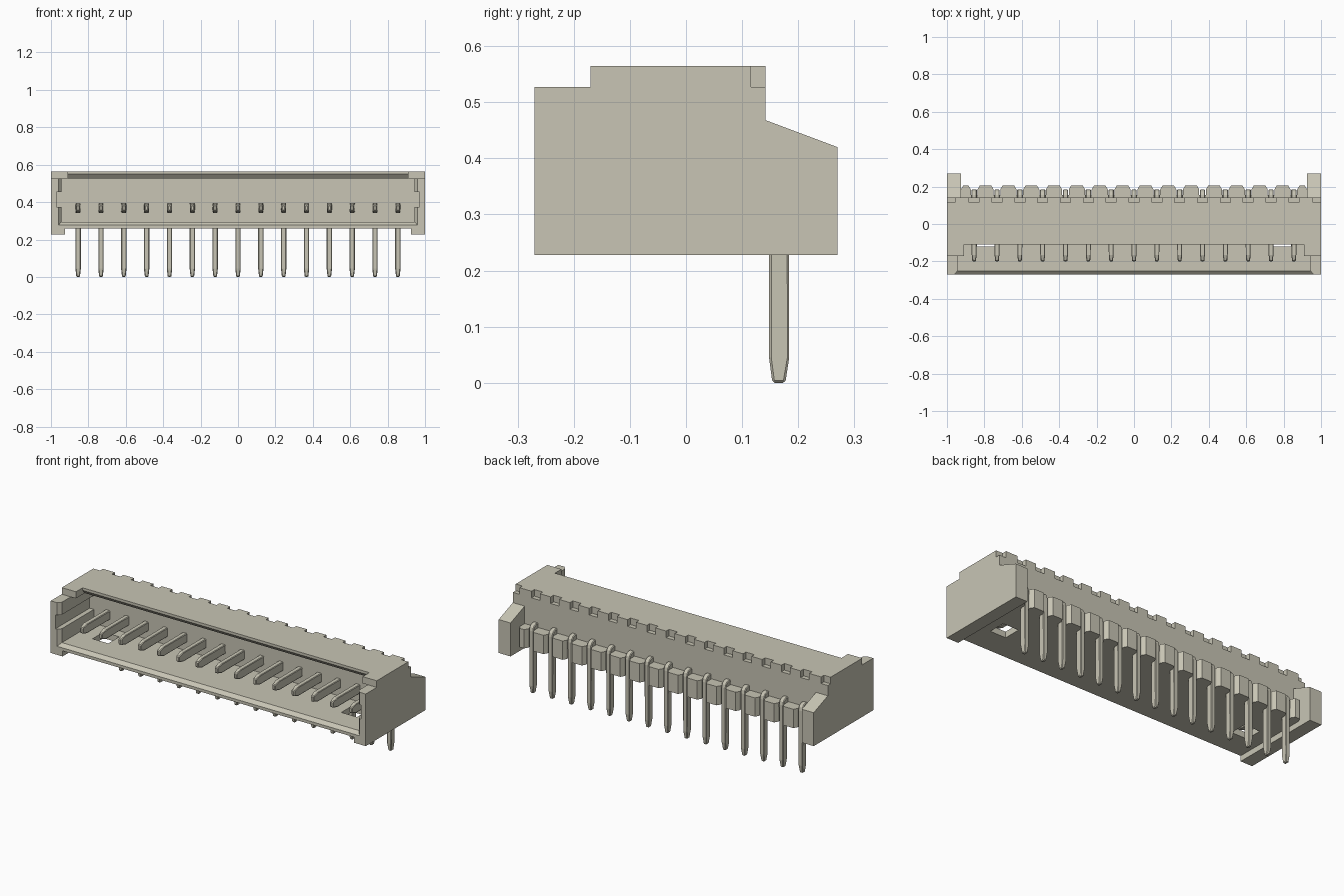
import bpy, bmesh

cube = bpy.data.objects.get("Cube")
if cube:
    bpy.data.objects.remove(cube, do_unlink=True)

mat = bpy.data.materials.new("warm_beige")
mat.use_nodes = True
color = (0.58, 0.56, 0.46, 1)
mat.diffuse_color = color
mat.node_tree.nodes["Principled BSDF"].inputs["Base Color"].default_value = color


def prism(name, profile, lo, hi, axis="x"):
    """Extrude a closed outline along x (points are y, z) or z (points are x, y)."""
    bm = bmesh.new()
    def place(p, t):
        return (t, p[0], p[1]) if axis == "x" else (p[0], p[1], t)
    a = [bm.verts.new(place(p, lo)) for p in profile]
    b = [bm.verts.new(place(p, hi)) for p in profile]
    n = len(profile)
    bm.faces.new(a)
    bm.faces.new(b)
    for i in range(n):
        j = (i + 1) % n
        bm.faces.new((a[i], a[j], b[j], b[i]))
    bmesh.ops.recalc_face_normals(bm, faces=bm.faces)
    mesh = bpy.data.meshes.new(name)
    bm.to_mesh(mesh)
    bm.free()
    mesh.materials.append(mat)
    ob = bpy.data.objects.new(name, mesh)
    bpy.context.collection.objects.link(ob)
    return ob


def box(name, x0, x1, y0, y1, z0, z1):
    return prism(name, [(y0, z0), (y1, z0), (y1, z1), (y0, z1)], x0, x1)


def both(make, name, a, b, *rest):
    """Build a part on the left (+x) and its mirror on the right."""
    make("left_" + name, *( (rest[0], a, b) if make is prism else (a, b, *rest)))
    make("right_" + name, *( (rest[0], -b, -a) if make is prism else (-b, -a, *rest)))


PITCH = 0.1221
pins = [(i - 7) * PITCH for i in range(15)]
BACK, WALL, ROOF, FLOOR = 0.142, 0.04, 0.527, 0.295

# Floor with a chamfered front lip and a drain hole near each end
floor = [(-0.27, 0.26), (-0.27, 0.277), (-0.25, FLOOR), (WALL, FLOOR), (WALL, 0.26)]
prism("floor_middle", floor, -0.74, 0.74)
both(prism, "floor_end", 0.84, 0.97, floor)
both(prism, "floor_front_of_hole", 0.74, 0.84,
     floor[:3] + [(-0.12, FLOOR), (-0.12, 0.26)])
both(box, "floor_behind_hole", 0.74, 0.84, -0.02, WALL, 0.26, FLOOR)

# Rear wall
box("rear_wall", -0.97, 0.97, WALL, BACK, 0.26, ROOF)

# Roof: chamfered front edge, corner tabs, and a notched rear edge
prism("roof_front", [(-0.11, 0.565), (-0.11, 0.55), (-0.09, ROOF), (0, ROOF), (0, 0.565)],
      -0.91, 0.91)
both(box, "roof_tab", 0.91, 1.0, -0.17, 0, ROOF, 0.565)
outline = [(1, 0), (-1, 0), (-1, 0.116), (-0.957, 0.116), (-0.957, BACK)]
for x in pins:
    outline += [(x - 0.027, BACK), (x - 0.027, 0.116), (x + 0.027, 0.116), (x + 0.027, BACK)]
outline += [(0.957, BACK), (0.957, 0.116), (1, 0.116)]
prism("roof_rear", outline, ROOF, 0.565, "z")

# End walls with rear ears, feet and an inner guide slot
ear = [(BACK, 0.228), (0.27, 0.228), (0.27, 0.42), (BACK, 0.468)]
end = [(-0.27, 0.228)] + ear[1:] + [(BACK, ROOF), (-0.27, ROOF)]
both(prism, "end_wall", 0.97, 1.0, end)
both(prism, "ear", 0.925, 0.97, ear)
both(box, "foot", 0.925, 0.97, -0.27, BACK, 0.228, 0.26)
for side, s in (("left", 1), ("right", -1)):
    guide = [(s * x, y) for x, y in
             [(0.97, -0.27), (0.96, -0.27), (0.943, -0.25), (0.943, WALL), (0.97, WALL)]]
    prism(side + "_lower_guide", guide, FLOOR - 0.02, 0.375, "z")
    prism(side + "_upper_guide", guide, 0.455, ROOF, "z")

# Rear shelf with chamfered blocks between the pins
box("rear_shelf", -0.925, 0.925, BACK, 0.155, 0.26, 0.365)


def block(name, x0, x1):
    prism(name, [(x0, BACK), (x0, 0.185), (x0 + 0.012, 0.205),
                 (x1 - 0.012, 0.205), (x1, 0.185), (x1, BACK)], 0.26, 0.368, "z")


for i in range(14):
    block("rear_block_%02d" % (i + 1), pins[i] + 0.018, pins[i + 1] - 0.018)
block("right_end_block", -0.925, pins[0] - 0.018)
block("left_end_block", pins[-1] + 0.018, 0.925)

# Right-angle contact pins with tapered tips
path = [(-0.2, 0.353), (-0.2, 0.384), (-0.165, 0.395), (0.155, 0.395), (0.17, 0.39),
        (0.18, 0.378), (0.184, 0.36), (0.184, 0.045), (0.177, 0), (0.154, 0),
        (0.148, 0.045), (0.148, 0.343), (-0.165, 0.343)]
for i, x in enumerate(pins):
    pin = prism("pin_%02d" % (i + 1), path, -0.0145, 0.0145)
    for v in pin.data.vertices:
        if v.co.z < 0.01 or v.co.y < -0.19:
            v.co.x *= 0.65
    pin.location.x = x
    bevel = pin.modifiers.new("edge_break", "BEVEL")
    bevel.width = 0.004
    bevel.segments = 1
    bevel.limit_method = "ANGLE"
    bevel.angle_limit = 1.0
